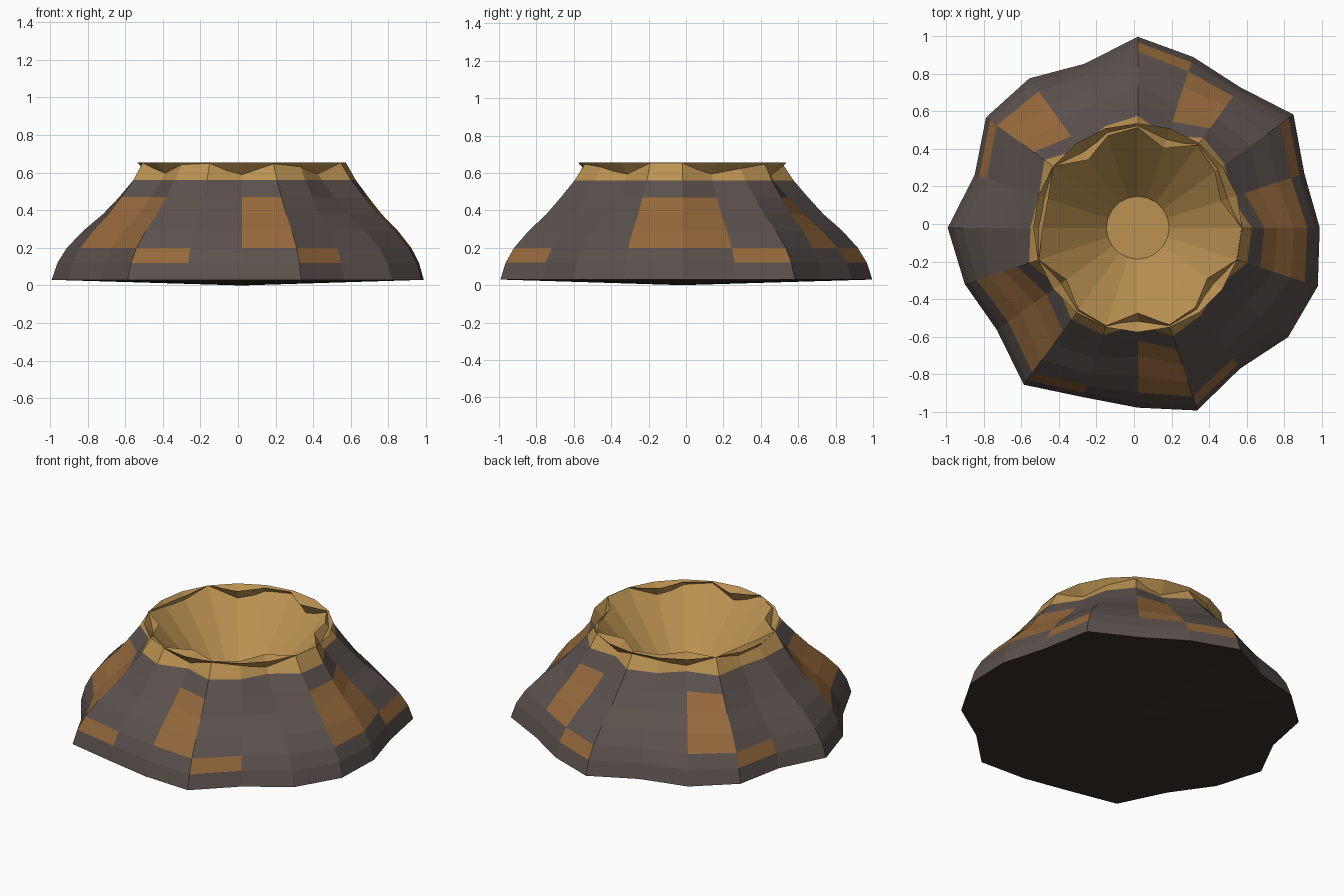
import bpy, bmesh
from math import cos, sin, pi

if "Cube" in bpy.data.objects:
    bpy.data.objects.remove(bpy.data.objects["Cube"])

N = 20                    # sides
CX, CY = 0.02, -0.02      # axis of the cone
TOP_Z, RIM_R = 0.655, 0.556

# base and top outline radii, every 18 degrees from +x
BASE = [.968, .932, 1.024, .925, .955, 1.016, .917, .982, .998, .912,
        1.011, .968, .926, 1.032, .947, .957, 1.022, .926, .989, 1.007]
TOP = [.553, .463, .505, .543, .445, .532, .515, .447, .556, .500,
       .505, .553, .468, .537, .548, .452, .543, .521, .457, .553]
# (height, how far the radius is from top outline towards base outline)
PROFILE = [(.03, 1), (.12, .94), (.20, .84), (.29, .67), (.38, .46),
           (.47, .29), (.56, .13), (TOP_Z, 0)]


def material(name, rgb):
    m = bpy.data.materials.new(name)
    m.diffuse_color = (*rgb, 1)
    m.use_nodes = True
    m.node_tree.nodes["Principled BSDF"].inputs["Base Color"].default_value = m.diffuse_color
    return m


ROCK = material("rock", (.105, .083, .075))
EMBER = material("ember", (.30, .14, .045))
GOLD = material("gold", (.50, .29, .085))
DARK = material("underside", (.04, .03, .022))


def ring(bm, radii, z):
    return [bm.verts.new((CX + r * cos(2 * pi * i / N),
                          CY + r * sin(2 * pi * i / N), z))
            for i, r in enumerate(radii)]


def bridge(bm, a, b, mat):
    """Join two rings; mat(column) gives the material slot."""
    for i in range(N):
        j = (i + 1) % N
        bm.faces.new((a[i], a[j], b[j], b[i])).material_index = mat(i)


def fan(bm, loop, z, slot, flip=False):
    c = bm.verts.new((CX, CY, z))
    for i in range(N):
        tri = (loop[i], loop[(i + 1) % N], c)
        bm.faces.new(tri[::-1] if flip else tri).material_index = slot


def finish(bm, name, mats):
    me = bpy.data.meshes.new(name)
    bm.to_mesh(me)
    bm.free()
    for m in mats:
        me.materials.append(m)
    ob = bpy.data.objects.new(name, me)
    bpy.context.collection.objects.link(ob)
    return ob


# ribbed mountain side with glowing streaks and a shallow conical underside
STREAK = {0, 3, 7, 11, 12, 15, 19}
LOW_GLOW = {1, 4, 8, 13, 16}


def side_slot(row, col):
    if row >= 6:
        return 2
    if (2 <= row <= 4 and col in STREAK) or (row == 1 and col in LOW_GLOW):
        return 1
    return 0


bm = bmesh.new()
rings = [ring(bm, [t + (b - t) * w for b, t in zip(BASE, TOP)], z)
         for z, w in PROFILE]
for row in range(len(rings) - 1):
    bridge(bm, rings[row], rings[row + 1], lambda c: side_slot(row, c))
fan(bm, rings[0], 0, 3, flip=True)
finish(bm, "mountain_side", [ROCK, EMBER, GOLD, DARK])

# crater bowl with a round rim and a small flat floor
bm = bmesh.new()
rim = ring(bm, [RIM_R] * N, TOP_Z)
floor = ring(bm, [.167] * N, .22)
bridge(bm, rim, floor, lambda c: 0)
fan(bm, floor, .22, 0)
finish(bm, "crater_bowl", [GOLD])
